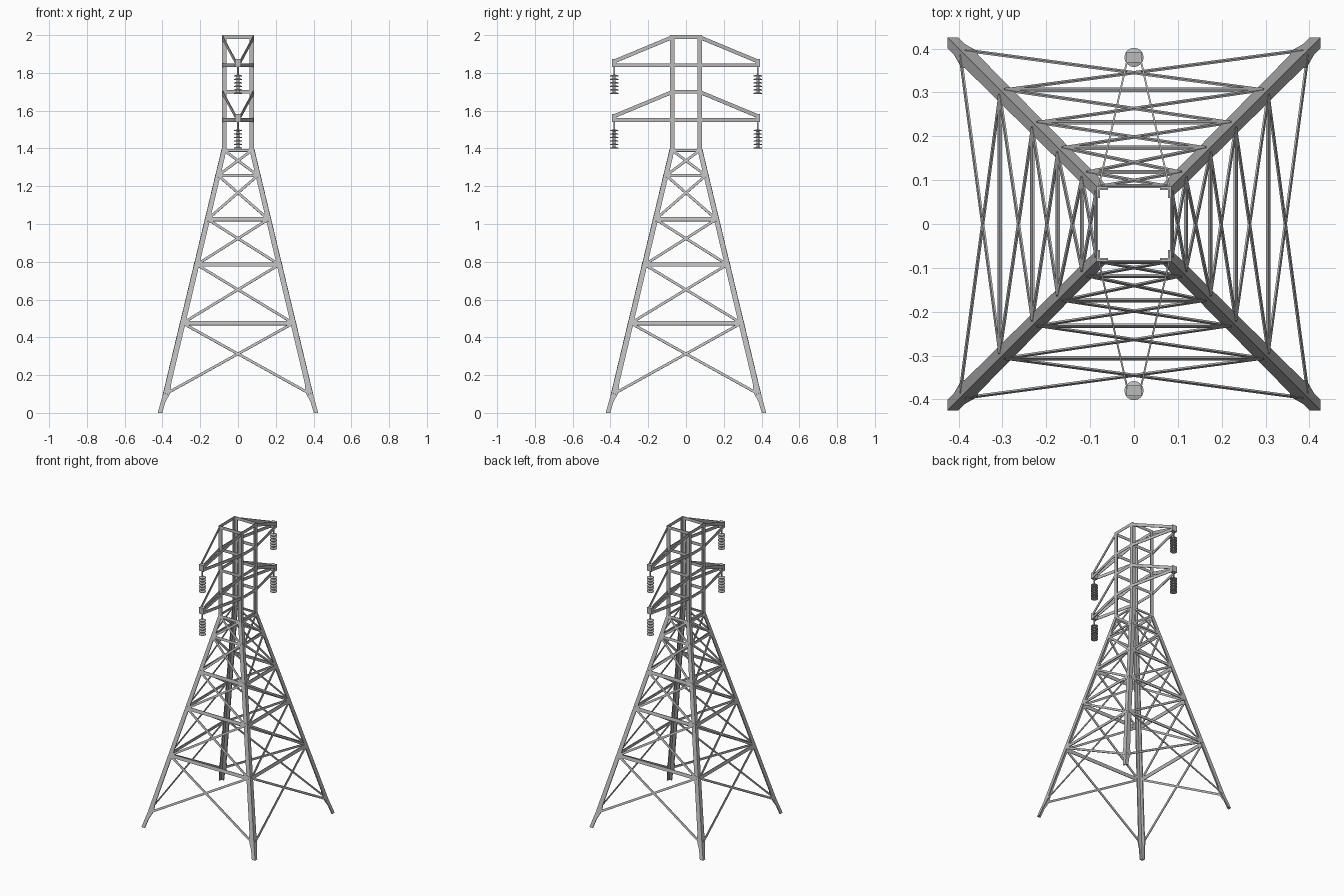
import bpy, bmesh, math
from mathutils import Vector, Matrix

cube = bpy.data.objects.get("Cube")
if cube:
    bpy.data.objects.remove(cube, do_unlink=True)

steel = bpy.data.materials.new("galvanised_grey")
steel.use_nodes = True
GREY = (0.5, 0.5, 0.5, 1)
steel.diffuse_color = GREY
steel.node_tree.nodes["Principled BSDF"].inputs["Base Color"].default_value = GREY

QUARTERS = [Matrix.Rotation(math.radians(90 * i), 3, 'Z') for i in range(4)]
TOP, BODY = 2.0, 1.4
HALF = 0.085          # half width of the upper body
SLOPE = 0.24


def finish(name, bm):
    bmesh.ops.recalc_face_normals(bm, faces=bm.faces)
    mesh = bpy.data.meshes.new(name)
    bm.to_mesh(mesh)
    bm.free()
    mesh.materials.append(steel)
    obj = bpy.data.objects.new(name, mesh)
    bpy.context.scene.collection.objects.link(obj)
    return obj


def loft(bm, rings):
    """Skin a closed tube through rings of points and cap both ends."""
    rows = [[bm.verts.new(p) for p in ring] for ring in rings]
    n = len(rows[0])
    for low, high in zip(rows, rows[1:]):
        for i in range(n):
            j = (i + 1) % n
            bm.faces.new((low[i], low[j], high[j], high[i]))
    bm.faces.new(rows[0])
    bm.faces.new(rows[-1])


def strip(bm, a, b, width, normal, thick=0.005, turn=Matrix.Identity(3)):
    """Flat steel bar from a to b, lying in the plane with this normal."""
    a, b, normal = Vector(a), Vector(b), Vector(normal).normalized()
    side = (b - a).cross(normal).normalized() * width / 2
    out = normal * thick / 2
    corners = (side + out, side - out, -side - out, -side + out)
    loft(bm, [[turn @ (end + c) for c in corners] for end in (a, b)])


def angle_section(s, z, w, t, turn):
    """L-shaped section with its outer corner at (s, s)."""
    pts = ((s, s), (s - w, s), (s - w, s - t), (s - t, s - t), (s - t, s - w), (s, s - w))
    return [turn @ Vector((x, y, z)) for x, y in pts]


def reach(z):
    return HALF + SLOPE * (BODY - z)


# Splayed legs with flared feet, and upright posts above them
legs, posts = bmesh.new(), bmesh.new()
leg_rows = ((0.425, 0, 0.024), (0.41, 0.055, 0.025), (reach(0.095), 0.095, 0.034),
            (reach(0.12), 0.12, 0.036), (reach(0.15), 0.15, 0.03), (HALF, BODY, 0.026))
for turn in QUARTERS:
    loft(legs, [angle_section(s, z, w, 0.007, turn) for s, z, w in leg_rows])
    loft(posts, [angle_section(HALF, z, 0.024, 0.005, turn) for z in (BODY, TOP)])
finish("legs", legs)
finish("upper_posts", posts)

# Lattice on the four sloping walls
rails, braces = bmesh.new(), bmesh.new()
levels = (0.1, 0.475, 0.785, 1.025, 1.257, 1.39)
wall = (0, -1, SLOPE)


def wall_point(side, z):
    s = reach(z)
    return (side * (s - 0.014), -s + 0.001, z)


for turn in QUARTERS:
    for z in levels[1:]:
        width = 0.022 if z < 1.2 else 0.016
        strip(rails, wall_point(-1, z), wall_point(1, z), width, wall, 0.005, turn)
    for low, high in zip(levels, levels[1:]):
        for side in (-1, 1):
            strip(braces, wall_point(side, low), wall_point(-side, high),
                  0.014, wall, 0.004, turn)
finish("wall_rails", rails)
finish("cross_braces", braces)

# Level rings round the upper body
ARMS = (("lower", 1.551), ("upper", 1.841))
rings = bmesh.new()
for turn in QUARTERS:
    for z in (1.99, 1.70) + tuple(low for _, low in ARMS):
        y = -HALF + 0.0015
        strip(rings, (-HALF, y, z), (HALF, y, z), 0.02, (0, -1, 0), 0.003, turn)
finish("body_rings", rings)

# Crossarms, each with two sloping and two level chords and a tip block
TIP = 0.38
for name, low in ARMS:
    for end, facing in ((-1, "front"), (1, "back")):
        arm = bmesh.new()
        for side in (-1, 1):
            for start, stop in ((low + 0.146, low + 0.02), (low, low)):
                a = Vector((side * (HALF - 0.003), end * (HALF - 0.008), start))
                b = Vector((side * 0.014, end * TIP, stop))
                flat = (b - a).cross(Vector((0, 0, 1)))
                strip(arm, a, b, 0.02, flat, 0.004)
        strip(arm, (0, end * TIP, low - 0.01), (0, end * TIP, low + 0.032),
              0.034, (0, 1, 0), 0.024)
        finish(f"{name}_{facing}_crossarm", arm)

        # Hanging insulator: thin rod and a stack of discs, as one turned profile
        profile = [(0.005, low), (0.005, low - 0.05)]
        for i in range(6):
            z = low - 0.051 - i * 0.0185
            profile += [(0.008, z), (0.022, z - 0.004), (0.022, z - 0.008), (0.008, z - 0.009)]
        turned = bmesh.new()
        sides = 16
        angles = [2 * math.pi * k / sides for k in range(sides)]
        loft(turned, [[(r * math.cos(t), end * TIP + r * math.sin(t), z) for t in angles]
                      for r, z in profile])
        obj = finish(f"{name}_{facing}_insulator", turned)
        bpy.context.view_layer.objects.active = obj
        for other in bpy.context.selected_objects:
            other.select_set(False)
        obj.select_set(True)
        bpy.ops.object.shade_smooth_by_angle(angle=math.radians(35))
